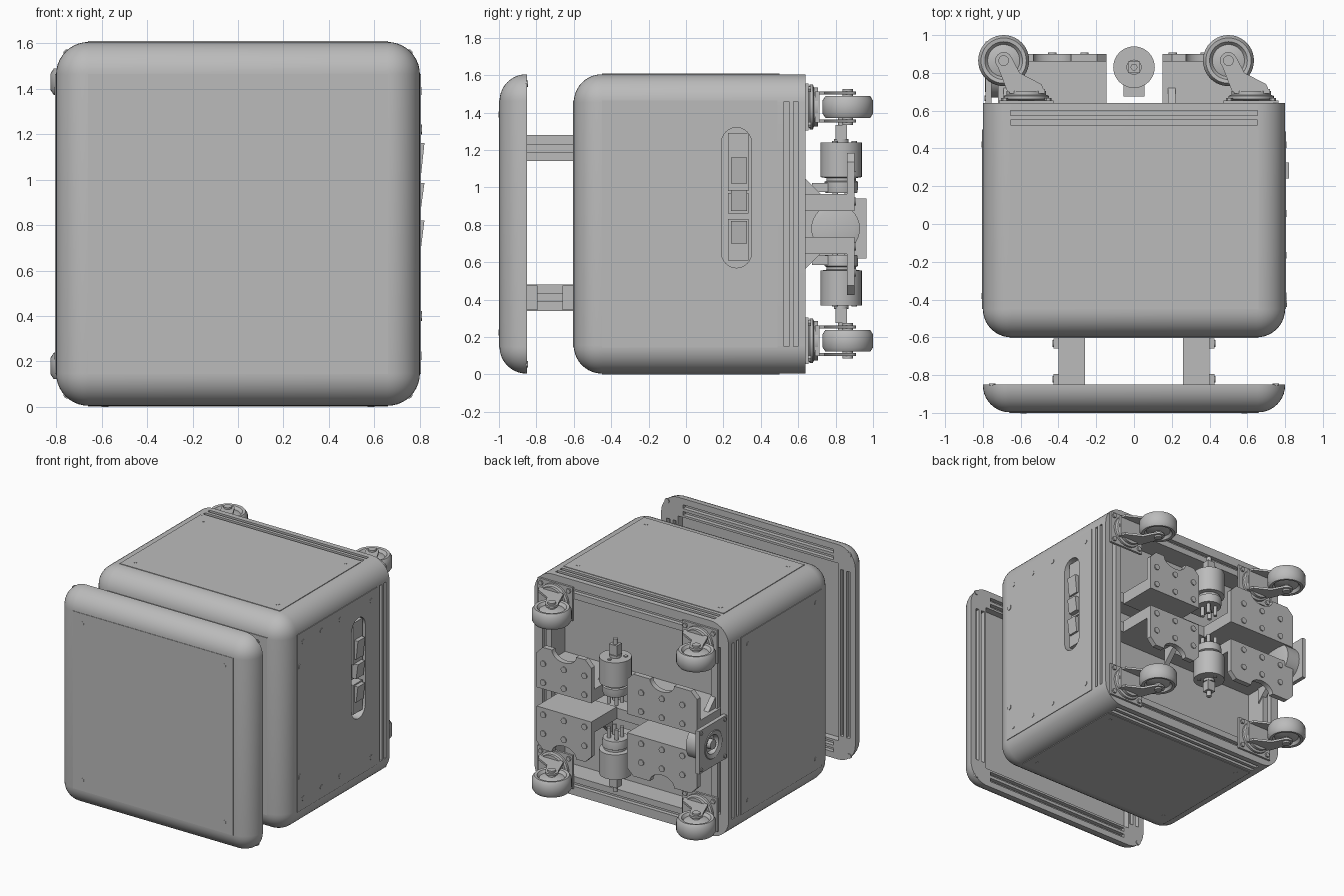
import bpy, bmesh
from math import cos, sin, pi, radians
from mathutils import Vector, Matrix

old = bpy.data.objects.get("Cube")
if old:
    bpy.data.objects.remove(old, do_unlink=True)

grey = bpy.data.materials.new("plain grey")
grey.use_nodes = True
grey.diffuse_color = (0.5, 0.5, 0.5, 1)
grey.node_tree.nodes["Principled BSDF"].inputs["Base Color"].default_value = (0.5, 0.5, 0.5, 1)

MID = 0.805            # middle height
HALF = 0.8             # half width of the cabinet
FLAT = 0.66            # half width of the flat panels
TURN = {"x": Matrix.Rotation(pi / 2, 4, "Y"), "y": Matrix.Rotation(-pi / 2, 4, "X"), "z": Matrix.Identity(4)}


def finish(name, bm):
    bmesh.ops.recalc_face_normals(bm, faces=bm.faces)
    mesh = bpy.data.meshes.new(name)
    bm.to_mesh(mesh)
    bm.free()
    mesh.materials.append(grey)
    mesh.shade_smooth()
    mesh.set_sharp_from_angle(angle=radians(35))
    ob = bpy.data.objects.new(name, mesh)
    bpy.context.collection.objects.link(ob)
    return ob


def add_box(bm, x0, x1, y0, y1, z0, z1):
    size = Vector((x1 - x0, y1 - y0, z1 - z0))
    place = Matrix.Translation(((x0 + x1) / 2, (y0 + y1) / 2, (z0 + z1) / 2))
    bmesh.ops.create_cube(bm, size=1, matrix=place @ Matrix.Diagonal(size).to_4x4())


def box(name, *ends):
    bm = bmesh.new()
    add_box(bm, *ends)
    return finish(name, bm)


def lathe(name, centre, axis, profile, steps=40):
    """Spin (radius, along) points about an axis through centre."""
    bm = bmesh.new()
    rings = [[bm.verts.new((r * cos(2 * pi * i / steps), r * sin(2 * pi * i / steps), h))
              for i in range(steps)] for r, h in profile]
    for a, b in zip(rings, rings[1:]):
        for i in range(steps):
            j = (i + 1) % steps
            bm.faces.new((a[i], a[j], b[j], b[i]))
    bm.faces.new(rings[0])
    bm.faces.new(rings[-1])
    bm.transform(Matrix.Translation(centre) @ TURN[axis])
    return finish(name, bm)


def disc(name, centre, axis, r, length, steps=24):
    return lathe(name, centre, axis, [(r, -length / 2), (r, length / 2)], steps)


def add_prism(bm, points, depth):
    face = bm.faces.new([bm.verts.new(p) for p in points])
    moved = bmesh.ops.extrude_face_region(bm, geom=[face], use_keep_orig=True)["geom"]
    bmesh.ops.translate(bm, vec=depth, verts=[v for v in moved if isinstance(v, bmesh.types.BMVert)])


def prism(name, points, depth):
    bm = bmesh.new()
    add_prism(bm, points, depth)
    return finish(name, bm)


def shell(name, y0, y1, radius):
    """Block rounded everywhere except around its rear face."""
    bm = bmesh.new()
    add_box(bm, -HALF, HALF, y0, y1, MID - HALF, MID + HALF)
    edges = [e for e in bm.edges if any(v.co.y < y1 - 0.01 for v in e.verts)]
    bmesh.ops.bevel(bm, geom=edges, offset=radius, segments=10, profile=0.5,
                    affect="EDGES", clamp_overlap=False)
    return finish(name, bm)


def cut(ob, bm):
    cutter = finish("cutter", bm)
    cutter.hide_render = True
    mod = ob.modifiers.new("cut", "BOOLEAN")
    mod.operation, mod.solver, mod.object = "DIFFERENCE", "EXACT", cutter
    graph = bpy.context.evaluated_depsgraph_get()
    result = bpy.data.meshes.new_from_object(ob.evaluated_get(graph))
    ob.modifiers.clear()
    ob.data = result
    result.set_sharp_from_angle(angle=radians(35))
    bpy.data.objects.remove(cutter, do_unlink=True)


def stadium(y, z0, z1, r, x):
    top = [(x, y + r * cos(pi * i / 12), z1 - r + r * sin(pi * i / 12)) for i in range(13)]
    low = [(x, y - r * cos(pi * i / 12), z0 + r - r * sin(pi * i / 12)) for i in range(13)]
    return top + low


def frame_slots(bm, y, offsets):
    """Grooves in the rear face of a frame, on all four sides."""
    for s in (-1, 1):
        for d in offsets:
            a, b = sorted((s * (d - 0.014), s * (d + 0.014)))
            add_box(bm, a, b, y - 0.03, y + 0.1, MID - 0.62, MID + 0.62)
            add_box(bm, -0.62, 0.62, y - 0.03, y + 0.1, MID + a, MID + b)


# Cabinet with open rear frame, side slot and channel grooves
cabinet = shell("cabinet", -0.6, 0.64, 0.15)
bm = bmesh.new()
add_box(bm, -FLAT, FLAT, 0.48, 0.9, MID - FLAT, MID + FLAT)
add_prism(bm, stadium(0.27, 0.57, 1.32, 0.08, 0.72), (0.2, 0, 0))
frame_slots(bm, 0.64, (0.72,))
for s in (-1, 1):
    a, b = sorted((s * 0.78, s * 0.9))
    for y in (0.525, 0.575):
        add_box(bm, a, b, y, y + 0.025, MID - 0.655, MID + 0.655)
        add_box(bm, -0.655, 0.655, y, y + 0.025, MID + a, MID + b)
cut(cabinet, bm)

# Detached front lid with hollow rear
lid = shell("front_lid", -0.997, -0.85, 0.143)
bm = bmesh.new()
add_box(bm, -FLAT, FLAT, -0.9, -0.7, MID - FLAT, MID + FLAT)
frame_slots(bm, -0.85, (0.69, 0.74))
cut(lid, bm)
for x in (-0.75, 0.75):
    for z in (MID - 0.75, MID + 0.75):
        disc("lid_corner_screw", (x, -0.85, z), "y", 0.018, 0.012, 16)

# Flat cover panels
T = 0.004
box("lid_panel", -FLAT, FLAT, -1, -0.98, MID - FLAT, MID + FLAT)
box("cabinet_front_panel", -FLAT, FLAT, -0.6 - T, -0.59, MID - FLAT, MID + FLAT)
for s, name in ((1, "top_panel"), (-1, "bottom_panel")):
    a, b = sorted((s * 0.79, s * (HALF + T)))
    box(name, -FLAT, FLAT, -0.45, 0.5, MID + a, MID + b)
    for x in (-0.585, 0.585):
        for y in (-0.37, 0.43):
            disc("panel_screw", (x, y, MID + s * 0.801), "z", 0.016, 0.008, 16)
box("side_panel", -HALF - T, -0.79, -0.45, 0.5, MID - FLAT, MID + FLAT)
slotted = box("slotted_side_panel", 0.79, HALF + T, -0.45, 0.49, MID - FLAT, MID + FLAT)
bm = bmesh.new()
add_prism(bm, stadium(0.27, 0.57, 1.32, 0.08, 0.72), (0.2, 0, 0))
cut(slotted, bm)

# Screws on lid and sides
for z in (0.225, 1.39):
    for x in (-0.585, 0.585):
        disc("lid_screw", (x, -1, z), "y", 0.016, 0.004, 16)
    for y in (-0.38, 0.42):
        disc("side_screw", (-0.803, y, z), "x", 0.016, 0.008, 16)
    for y in (-0.38, -0.165, 0.055, 0.42):
        disc("side_screw", (0.803, y, z), "x", 0.018, 0.008, 16)
for z in (0.4, 1.22):
    disc("side_nut", (0.803, -0.42, z), "x", 0.022, 0.012, 6)

# Sockets and switches within the side slot
for z0, z1, x in ((0.61, 0.83, 0.79), (0.86, 0.97, 0.77), (0.98, 1.29, 0.79)):
    box("socket_body", 0.71, x, 0.225, 0.335, z0, z1)
for z0, z1 in ((0.7, 0.82), (0.875, 0.985), (1.02, 1.16)):
    prism("rocker_switch", [(0.75, 0.24, z0), (0.805, 0.24, z0), (0.82, 0.24, z1), (0.75, 0.24, z1)],
          (0, 0.085, 0))

# Slide rails between lid and cabinet
for s in (-1, 1):
    for z in (0.41, 1.21):
        for dz in (-0.045, 0.045):
            a, b = sorted((s * 0.26, s * 0.4))
            box("slide_rail", a, b, -0.91, -0.58, z + dz - 0.025, z + dz + 0.025)
        a, b = sorted((s * 0.275, s * 0.385))
        box("rail_core", a, b, -0.91, -0.58, z - 0.03, z + 0.03)
    for y0 in (-0.85, -0.66):
        a, b = sorted((s * 0.39, s * 0.425))
        box("rail_bracket", a, b, y0, y0 + 0.055, 0.345, 0.475)
        disc("rail_bolt", (s * 0.426, y0 + 0.028, 0.41), "x", 0.018, 0.01, 16)

# Casters
for wx in (-0.69, 0.5):
    sx = wx + 0.12
    for z in (0.18, 1.43):
        box("caster_plate", sx - 0.145, sx + 0.145, 0.638, 0.655, z - 0.125, z + 0.125)
        for dx in (-0.115, 0.115):
            for dz in (-0.095, 0.095):
                disc("caster_bolt", (sx + dx, 0.66, z + dz), "y", 0.018, 0.015, 6)
        lathe("caster_swivel", (sx, 0.65, z), "y",
              [(0.09, 0), (0.12, 0.012), (0.12, 0.028), (0.105, 0.034), (0.105, 0.055)])
        lathe("caster_wheel", (wx, 0.865, z), "z",
              [(0.035, -0.05), (0.085, -0.035), (0.1, -0.055), (0.12, -0.058), (0.135, -0.035),
               (0.135, 0.035), (0.12, 0.058), (0.1, 0.055), (0.085, 0.035), (0.035, 0.05)])
        disc("caster_axle", (wx, 0.865, z), "z", 0.028, 0.19)
        for s in (-1, 1):
            arc = [(wx + 0.045 * cos(t * pi / 8), 0.865 + 0.045 * sin(t * pi / 8), z + s * 0.066)
                   for t in range(1, 11)]
            foot = [(wx + 0.02, 0.7, z + s * 0.066), (sx + 0.1, 0.695, z + s * 0.066),
                    (sx + 0.08, 0.74, z + s * 0.066), (wx + 0.085, 0.8, z + s * 0.066)]
            prism("caster_fork", arc + foot, (0, 0, s * 0.016))
        box("caster_fork_bridge", sx - 0.09, sx + 0.1, 0.69, 0.715, z - 0.082, z + 0.082)

# Motors and drive brackets, mirrored about the middle height
for s, side in ((1, "upper"), (-1, "lower")):
    def h(d):
        return MID + s * d
    lathe(side + "_motor", (0, 0.83, MID), "z",
          [(0.085, s * 0.165), (0.09, s * 0.19), (0.09, s * 0.225), (0.08, s * 0.23), (0.08, s * 0.245),
           (0.11, s * 0.25), (0.11, s * 0.435)])
    disc(side + "_motor_boss", (0, 0.83, h(0.44)), "z", 0.04, 0.03)
    box(side + "_shaft_coupler", -0.032, 0.032, 0.8, 0.86, *sorted((h(0.45), h(0.53))))
    disc(side + "_shaft", (0, 0.83, h(0.53)), "z", 0.018, 0.08)
    for k in range(3):
        t = pi / 2 + k * 2 * pi / 3
        disc("motor_screw", (0.07 * cos(t), 0.83 + 0.07 * sin(t), h(0.436)), "z", 0.014, 0.012, 12)
    for k in range(4):
        t = pi / 4 + k * pi / 2
        disc("motor_pin", (0.045 * cos(t), 0.83 + 0.045 * sin(t), h(0.13)), "z", 0.014, 0.08, 12)
    box(side + "_motor_stem", -0.055, 0.055, 0.675, 0.76, *sorted((h(0.17), h(0.22))))
    # cross rail inside the frame
    box(side + "_cross_rail", -FLAT, FLAT, 0.48, 0.6, *sorted((h(0.08), h(0.16))))
    for x0, x1 in ((-0.72, -0.145), (0.15, 0.6)):
        box("drive_shelf", x0, x1, 0.6, 0.88, *sorted((h(0.07), h(0.16))))
        # face plate with a scalloped outer edge
        mid = (x0 + x1) / 2
        notch = [(mid + 0.1 * cos(k * pi / 12), 0.86, h(0.38 - 0.07 * sin(k * pi / 12))) for k in range(13)]
        prism("drive_plate", [(x0, 0.86, h(0.07)), (x1, 0.86, h(0.07)), (x1, 0.86, h(0.33)),
                              (x1 - 0.05, 0.86, h(0.38))] + notch
              + [(x0 + 0.05, 0.86, h(0.38)), (x0, 0.86, h(0.33))], (0, 0.04, 0))
        for dx in (-0.17, 0, 0.17):
            for d in (0.12, 0.26):
                disc("drive_screw", (mid + dx, 0.902, h(d)), "y", 0.022, 0.012, 16)
        # gusset under the shelf
        prism("shelf_gusset", [(x0 + 0.03, 0.6, h(0.16)), (x0 + 0.03, 0.72, h(0.16)),
                               (x0 + 0.03, 0.6, h(0.28))], (0.04, 0, 0))

# Round sensor on a square flange
flange = box("sensor_flange", -0.785, -0.755, 0.64, 0.965, 0.62, 0.94)
bm = bmesh.new()
bmesh.ops.create_cone(bm, cap_ends=True, segments=40, radius1=0.1, radius2=0.1, depth=0.2,
                      matrix=Matrix.Translation((-0.77, 0.8, 0.78)) @ TURN["x"])
cut(flange, bm)
lathe("sensor_barrel", (-0.7, 0.8, 0.78), "x",
      [(0.06, -0.05), (0.07, -0.08), (0.1, -0.09), (0.13, -0.055), (0.13, 0.05), (0.1, 0.06)])
disc("sensor_hub", (-0.76, 0.8, 0.78), "x", 0.035, 0.05)
for y in (0.665, 0.94):
    for z in (0.645, 0.915):
        disc("flange_screw", (-0.787, y, z), "x", 0.014, 0.008, 12)
